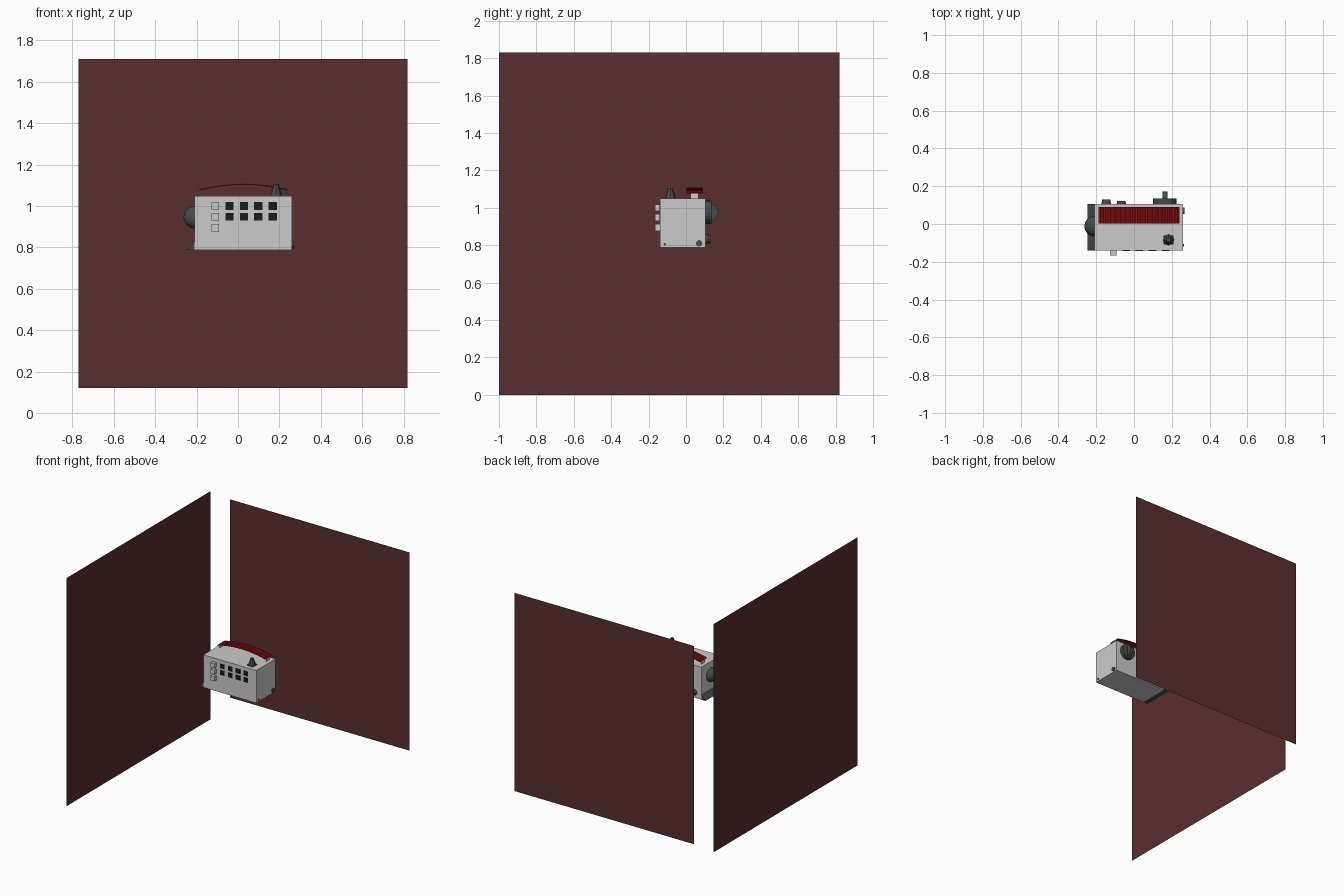
import bpy, bmesh, math
from mathutils import Vector, Matrix

if "Cube" in bpy.data.objects:
    bpy.data.objects.remove(bpy.data.objects["Cube"])


def mat(name, c):
    m = bpy.data.materials.new(name)
    m.diffuse_color = (*c, 1)
    m.use_nodes = True
    m.node_tree.nodes["Principled BSDF"].inputs["Base Color"].default_value = m.diffuse_color
    return m


WALL = mat("dark_red", (0.10, 0.028, 0.028))
RED = mat("red", (0.30, 0.005, 0.008))
DARK = mat("charcoal", (0.06, 0.07, 0.07))
BLACK = mat("black", (0.01, 0.01, 0.01))


def finish(name, bm, m=None):
    bmesh.ops.recalc_face_normals(bm, faces=bm.faces)
    me = bpy.data.meshes.new(name)
    bm.to_mesh(me)
    bm.free()
    ob = bpy.data.objects.new(name, me)
    bpy.context.collection.objects.link(ob)
    if m:
        me.materials.append(m)
    return ob


def box(name, lo, hi, m=None):
    bm = bmesh.new()
    bmesh.ops.create_cube(bm, size=1)
    lo, hi = Vector(lo), Vector(hi)
    for v in bm.verts:
        v.co = (lo + hi) / 2 + v.co * (hi - lo)
    return finish(name, bm, m)


def sheet(name, pts, m=None):
    bm = bmesh.new()
    bm.faces.new([bm.verts.new(p) for p in pts])
    return finish(name, bm, m)


def prism(name, prof, y0, y1, m=None):
    """Extrude an x-z profile along y."""
    bm = bmesh.new()
    f = bm.faces.new([bm.verts.new((x, y0, z)) for x, z in prof])
    r = bmesh.ops.extrude_face_region(bm, geom=[f])
    for v in r["geom"]:
        if isinstance(v, bmesh.types.BMVert):
            v.co.y = y1
    return finish(name, bm, m)


def cone(name, c, axis, r1, r2, depth, n, m=None, spin=0):
    """Cylinder or cone whose base sits at c and grows along axis."""
    rot = Vector((0, 0, 1)).rotation_difference(Vector(axis)).to_matrix().to_4x4()
    mx = (Matrix.Translation(c) @ rot @ Matrix.Rotation(spin, 4, 'Z')
          @ Matrix.Translation((0, 0, depth / 2)))
    bm = bmesh.new()
    bmesh.ops.create_cone(bm, cap_ends=True, segments=n, radius1=r1,
                          radius2=r2, depth=depth, matrix=mx)
    return finish(name, bm, m)


# two single-sided backdrop walls
sheet("back_wall", [(-.77, 1, .12), (.82, 1, .12), (.82, 1, 1.71), (-.77, 1, 1.71)], WALL)
sheet("side_wall", [(-.82, -1, 0), (-.82, .82, 0), (-.82, .82, 1.83), (-.82, -1, 1.83)], WALL)

# main case and the sloped lip on its left
box("case", (-.21, -.14, .787), (.26, .105, 1.048))
prism("side_lip", [(-.247, .787), (-.21, .787), (-.21, .825)], -.14, .105, DARK)

# front push buttons and dark windows
for i, z in enumerate((1.0, .948, .894)):
    box(f"button_{i}", (-.128, -.166, z - .018), (-.093, -.14, z + .018))
    for j in range(4):
        if i < 2:
            x = -.041 + .0695 * j
            box(f"window_{i}_{j}", (x - .02, -.142, z - .019), (x + .02, -.138, z + .019), BLACK)

# top knob: square foot with a tapered stub
box("knob_foot", (.157, -.108, 1.046), (.209, -.06, 1.056), DARK)
cone("knob_stub", (.183, -.084, 1.056), (0, 0, 1), .029, .012, .05, 8, DARK)

# left dome
bm = bmesh.new()
bmesh.ops.create_uvsphere(bm, u_segments=16, v_segments=12, radius=.054,
                          matrix=Matrix.Translation((-.209, -.012, .945)))
dome = finish("side_dome", bm, DARK)

# back dial with half-round grip
cone("dial_base", (.163, .105, .976), (0, 1, 0), .062, .062, .03, 20, DARK)
bm = bmesh.new()
pts = [(.105 + .068 * math.sin(a), .976 - .052 * math.cos(a))
       for a in (math.pi * k / 12 for k in range(13))]
f = bm.faces.new([bm.verts.new((.15, y, z)) for y, z in pts])
r = bmesh.ops.extrude_face_region(bm, geom=[f])
for v in r["geom"]:
    if isinstance(v, bmesh.types.BMVert):
        v.co.x = .177
finish("dial_grip", bm, DARK)

# back sockets
for i, (x, d) in enumerate(((-.147, .026), (-.067, .018))):
    cone(f"back_socket_{i}", (x, .105, .832), (0, 1, 0), .025, .022, d, 12, DARK)

# small fittings on the right end
cone("end_plug", (.26, .07, .81), (1, 0, 0), .017, .017, .008, 12, DARK)
cone("end_pin", (.26, -.113, .805), (1, 0, 0), .007, .007, .006, 8, DARK)

# arched ribbed handle
N = 48
top, low = [], []
for k in range(N + 1):
    t = k / N
    x = -.187 + .427 * t
    z = 1.078 + .027 * (1 - (2 * t - 1) ** 2)
    top.append((x, z + (.004 if k % 2 else 0)))
    low.append((x, z - .003))
prism("ribbed_handle", top + low[::-1], .003, .09, RED)

# thin end posts under the handle
for i, x in enumerate((-.18, .232)):
    box(f"handle_post_{i}", (x - .001, .025, 1.046), (x + .001, .066, 1.078))
